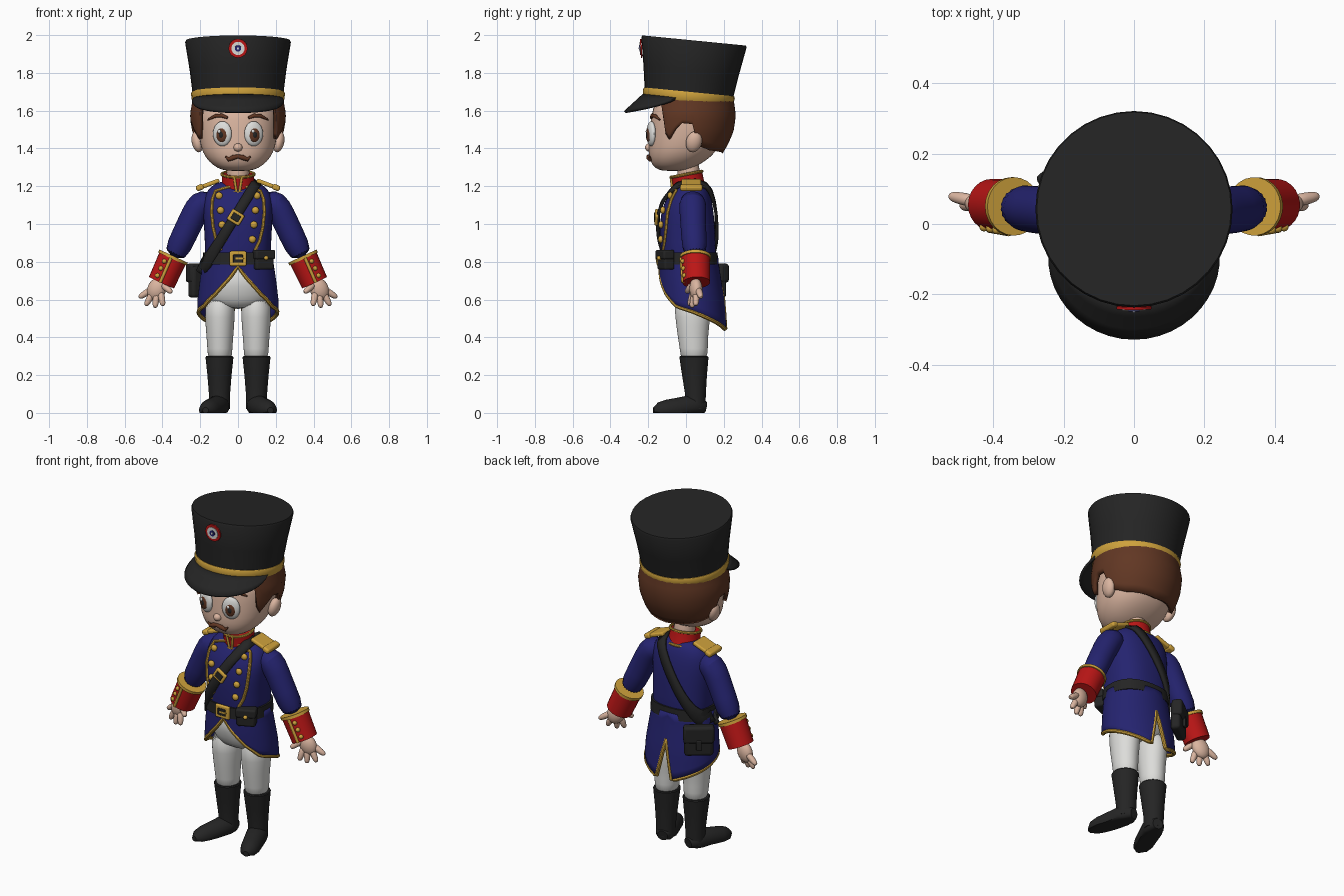
import bpy, bmesh
from math import sin, cos, pi, radians, copysign
from mathutils import Vector, Matrix, Euler

old = bpy.data.objects.get("Cube")
if old:
    bpy.data.objects.remove(old, do_unlink=True)
parts = []
POWER = 2.4  # squareness of body cross-sections


def material(name, *rgb):
    m = bpy.data.materials.new(name)
    m.use_nodes = True
    m.diffuse_color = (*rgb, 1)
    m.node_tree.nodes["Principled BSDF"].inputs["Base Color"].default_value = (*rgb, 1)
    return m


BLACK = material("black felt and leather", 0.018, 0.018, 0.018)
BLUE = material("navy cloth", 0.018, 0.017, 0.16)
RED = material("scarlet cloth", 0.5, 0.008, 0.008)
GOLD = material("gold braid", 0.62, 0.36, 0.045)
SKIN = material("skin", 0.7, 0.46, 0.35)
BROWN = material("brown hair", 0.12, 0.038, 0.017)
WHITE = material("white cloth", 0.72, 0.72, 0.7)


def finish(name, bm, mat, subsurf=0, bevel=0, solid=0):
    bmesh.ops.recalc_face_normals(bm, faces=bm.faces)
    me = bpy.data.meshes.new(name)
    bm.to_mesh(me)
    bm.free()
    me.materials.append(mat)
    ob = bpy.data.objects.new(name, me)
    bpy.context.collection.objects.link(ob)
    if solid:
        mod = ob.modifiers.new("thickness", "SOLIDIFY")
        mod.thickness, mod.offset = solid, 0
    if bevel:
        mod = ob.modifiers.new("bevel", "BEVEL")
        mod.width, mod.segments = bevel, 3
    if subsurf:
        mod = ob.modifiers.new("smooth", "SUBSURF")
        mod.levels = mod.render_levels = subsurf
    parts.append(ob)


def bridge(rings, cap=True, closed=True):
    bm = bmesh.new()
    vs = [[bm.verts.new(p) for p in r] for r in rings]
    for a, b in zip(vs, vs[1:]):
        for i in range(len(a) if closed else len(a) - 1):
            j = (i + 1) % len(a)
            bm.faces.new((a[i], a[j], b[j], b[i]))
    if cap:
        bm.faces.new(vs[0])
        bm.faces.new(vs[-1])
    return bm


def oval(z, cy, rx, ry, cx=0, power=2, n=36):
    bend = lambda v: copysign(abs(v) ** (2 / power), v)
    angles = [2 * pi * i / n for i in range(n)]
    return [Vector((cx + rx * bend(cos(t)), cy + ry * bend(sin(t)), z)) for t in angles]


def loft(name, rows, mat, M=Matrix(), power=2, subsurf=1, cx=0):
    rings = [[M @ p for p in oval(*r, cx, power)] for r in rows]
    finish(name, bridge(rings), mat, subsurf)


def tube(name, pts, radii, mat, n=10, subsurf=0, floor=False):
    pts = [Vector(p) for p in pts]
    if not isinstance(radii, (list, tuple)):
        radii = [radii] * len(pts)
    rings, u = [], Vector((0.1, 1, 0.2))
    for i, (p, r) in enumerate(zip(pts, radii)):
        t = (pts[min(i + 1, len(pts) - 1)] - pts[max(i - 1, 0)]).normalized()
        u = (u - t * u.dot(t)).normalized()
        v = t.cross(u)
        rings.append([p + r * (u * cos(2 * pi * k / n) + v * sin(2 * pi * k / n)) for k in range(n)])
    if floor:
        for ring in rings:
            for p in ring:
                p.z = max(p.z, 0)
    finish(name, bridge(rings), mat, subsurf)


def ball(name, loc, size, mat, rot=(0, 0, 0)):
    bm = bmesh.new()
    M = Matrix.LocRotScale(Vector(loc), Euler(rot), Vector(size))
    bmesh.ops.create_uvsphere(bm, u_segments=20, v_segments=12, radius=1, matrix=M)
    finish(name, bm, mat)


def box(name, loc, size, mat, rot=(0, 0, 0), bevel=0.008):
    bm = bmesh.new()
    bmesh.ops.create_cube(bm, size=1, matrix=Matrix.LocRotScale(Vector(loc), Euler(rot), Vector(size)))
    finish(name, bm, mat, bevel=bevel)


def disc(name, loc, normal, r, depth, mat):
    bm = bmesh.new()
    M = Matrix.Translation(loc) @ Vector(normal).to_track_quat("Z", "Y").to_matrix().to_4x4()
    bmesh.ops.create_cone(bm, cap_ends=True, segments=24, radius1=r, radius2=r, depth=depth, matrix=M)
    finish(name, bm, mat)


def lerp(rows, k):
    if k <= rows[0][0]:
        return rows[0][1:]
    for a, b in zip(rows, rows[1:]):
        if k <= b[0]:
            f = (k - a[0]) / (b[0] - a[0])
            return [p + (q - p) * f for p, q in zip(a[1:], b[1:])]
    return rows[-1][1:]


def surf(rows, x, z, side=-1, off=0.0):
    # point on a lofted body, seen from the front (-1) or back (1)
    cy, rx, ry = lerp(rows, z)
    t = min(1, abs(x) / rx)
    return Vector((x, cy + side * (ry * (1 - t ** POWER) ** (1 / POWER) + off), z))


def drape(name, rows, top, hem, mat, thick, steps=80):
    # shell around z whose lower edge follows a table over the turn from front to back
    rings = []
    for k in range(9):
        ring = []
        for i in range(steps):
            u = 2 * i / steps - 1
            z = top + (lerp(hem, abs(u))[0] - top) * k / 8
            cy, rx, ry = lerp(rows, z)
            ring.append(Vector((rx * sin(u * pi), cy - ry * cos(u * pi), z)))
        rings.append(ring)
    finish(name, bridge(rings, cap=False), mat, solid=thick)
    return rings[-1]


def ribbon(name, a, b, width, side, mat):
    a, b = Vector(a), Vector(b)
    d = (b - a).normalized()
    across = Vector((-d.y, d.x)) * width / 2
    rings = []
    for i in range(25):
        c = a.lerp(b, i / 24)
        rings.append([surf(TORSO, *(c + across * k), side, 0.012) for k in (-1, 0, 1)])
    finish(name, bridge(rings, cap=False, closed=False), mat, solid=0.016)


# body and coat
TORSO = [(0.78, 0.015, 0.178, 0.148), (0.85, 0.013, 0.174, 0.145), (0.95, 0.008, 0.178, 0.147),
         (1.05, 0.006, 0.185, 0.142), (1.12, 0.012, 0.185, 0.126), (1.18, 0.026, 0.165, 0.096),
         (1.215, 0.03, 0.12, 0.07), (1.23, 0.03, 0.07, 0.05)]
loft("coat_torso", TORSO, BLUE, power=POWER)
SKIRT = [(0.44, 0.045, 0.21, 0.168), (0.6, 0.032, 0.207, 0.165), (0.7, 0.022, 0.195, 0.158), (0.8, 0.015, 0.18, 0.15)]
HEM = [(0, 0.775), (0.08, 0.71), (0.2, 0.63), (0.33, 0.565), (0.5, 0.535), (0.7, 0.49), (0.9, 0.445), (0.925, 0.445), (1, 0.67)]
edge = drape("coat_skirt", SKIRT, 0.82, HEM, BLUE, 0.014)
tube("coat_hem_trim", edge + edge[:1], 0.011, GOLD, n=8)
loft("trouser_hips", [(0.55, 0.03, 0.1, 0.07), (0.59, 0.03, 0.165, 0.1), (0.66, 0.022, 0.172, 0.118), (0.79, 0.018, 0.165, 0.125)], WHITE)

# belt, pouch, cross strap and satchel
loft("belt", [(0.785, 0.014, 0.187, 0.157), (0.85, 0.013, 0.184, 0.154)], BLACK, power=POWER, subsurf=0)
box("belt_buckle", (0, -0.145, 0.817), (0.09, 0.02, 0.078), GOLD)
box("belt_buckle_centre", (0, -0.148, 0.817), (0.052, 0.02, 0.042), BLACK, bevel=0.003)
box("belt_buckle_prong", (0.008, -0.152, 0.817), (0.045, 0.018, 0.012), GOLD, bevel=0.003)
turn = (0, 0, 0.42)
box("pouch", (0.133, -0.107, 0.808), (0.105, 0.06, 0.1), BLACK, turn, 0.012)
box("pouch_flap", (0.135, -0.112, 0.838), (0.114, 0.064, 0.05), BLACK, turn, 0.01)
ball("pouch_button", (0.149, -0.143, 0.82), (0.012, 0.012, 0.012), GOLD)
ribbon("strap_front", (0.1, 1.222), (-0.2, 0.74), 0.052, -1, BLACK)
ribbon("strap_back", (0.1, 1.222), (-0.19, 0.76), 0.052, 1, BLACK)
at = surf(TORSO, -0.012, 1.035, -1, 0.02)
tilt = (-0.05, 0.55, 0)
box("strap_buckle", at, (0.075, 0.018, 0.065), GOLD, tilt)
box("strap_buckle_centre", at + Vector((0, -0.004, 0)), (0.045, 0.018, 0.036), BLACK, tilt, 0.003)
out = Vector((-0.6, 0.8, 0))
bag = Vector((-0.19, 0.15, 0.695))
box("satchel", bag, (0.16, 0.055, 0.17), BLACK, (0, 0, 0.64), 0.018)
box("satchel_flap", bag + out * 0.01 + Vector((0, 0, 0.045)), (0.17, 0.06, 0.1), BLACK, (0, 0, 0.64), 0.015)
box("satchel_tab", bag + out * 0.036 - Vector((0, 0, 0.012)), (0.03, 0.016, 0.06), BLACK, (0, 0, 0.64), 0.005)

# neck and collar
loft("neck", [(1.18, 0.02, 0.065, 0.065), (1.36, 0.01, 0.065, 0.065)], SKIN)
C = Matrix.Translation((0, 0.018, 1.185)) @ Matrix.Rotation(radians(11), 4, "X")
loft("collar", [(0, 0, 0.092, 0.088), (0.04, 0, 0.085, 0.084), (0.08, 0, 0.086, 0.084)], RED, C, subsurf=0)
for name, z, r in (("collar_top_trim", 0.08, 0.086), ("collar_base_trim", 0.0, 0.092)):
    ring = [C @ p for p in oval(z, 0, r, r - 0.002)]
    tube(name, ring + ring[:1], 0.008, GOLD, n=8)

# head
HEAD = [(1.28, -0.07, 0.06, 0.055), (1.295, -0.065, 0.11, 0.1), (1.33, -0.045, 0.155, 0.145), (1.38, -0.02, 0.19, 0.18),
        (1.45, 0, 0.206, 0.196), (1.55, 0.01, 0.212, 0.198), (1.68, 0.02, 0.205, 0.19)]
loft("head", HEAD, SKIN, power=2.2)
HAIR = [(1.38, 0.01, 0.19, 0.175), (1.43, 0.01, 0.215, 0.205), (1.5, 0.015, 0.236, 0.228), (1.58, 0.018, 0.243, 0.235), (1.68, 0.018, 0.225, 0.22)]
LOCKS = [(0, 1.67), (0.29, 1.66), (0.325, 1.48), (0.35, 1.45), (0.4, 1.5), (0.45, 1.535), (0.525, 1.53), (0.575, 1.42), (0.7, 1.395), (1, 1.38)]
drape("hair", HAIR, 1.69, LOCKS, BROWN, 0.022)
ball("nose", (0, -0.193, 1.405), (0.024, 0.024, 0.022), SKIN)
lip = [(-0.066, 1.358), (-0.05, 1.342), (-0.025, 1.352), (0, 1.358), (0.025, 1.352), (0.05, 1.342), (0.066, 1.358)]
tube("moustache", [surf(HEAD, x, z, -1, 0.003) for x, z in lip], [0.004, 0.011, 0.014, 0.01, 0.014, 0.011, 0.004], BROWN)

# tall hat
H = Matrix.Translation((0, 0.012, 1.655)) @ Matrix.Rotation(radians(-5.6), 4, "X")
loft("hat_crown", [(0, 0, 0.236, 0.23), (0.16, 0, 0.256, 0.254), (0.308, 0, 0.28, 0.28), (0.318, 0, 0.276, 0.276)], BLACK, H, subsurf=0)
loft("hat_band", [(-0.005, 0, 0.24, 0.235), (0.005, 0, 0.245, 0.24), (0.035, 0, 0.249, 0.244), (0.045, 0, 0.245, 0.24)], GOLD, H, subsurf=0)
rings = []
for k in (0, 0.35, 0.7, 1):
    ring = []
    for i in range(25):
        a = radians(75) * (i / 12 - 1)
        e = max(0, cos(a * 90 / 75)) ** 0.8 * k
        r = 0.238 + 0.09 * e
        ring.append(H @ Vector((r * sin(a), -r * cos(a), 0.005 - 0.1 * e)))
    rings.append(ring)
finish("hat_visor", bridge(rings, cap=False, closed=False), BLACK, solid=0.014)
face = H.to_3x3() @ Vector((0, -1, -0.15)).normalized()
for name, r, d, mat in (("cockade_rim", 0.05, 0.004, RED), ("cockade_ring", 0.035, 0.007, WHITE),
                        ("cockade_centre", 0.017, 0.01, BLUE), ("cockade_dot", 0.006, 0.013, WHITE)):
    disc(name, H @ Vector((0, -0.271, 0.25)) + face * d, face, r, 0.008, mat)

# mirrored parts
for s, side in ((1, "left_"), (-1, "right_")):
    flip = lambda *pts: [Vector((s * x, y, z)) for x, y, z in pts]
    # face
    look = Vector((s * sin(0.3), -cos(0.3), 0))
    eye = surf(HEAD, s * 0.083, 1.478)
    for name, lift, size, mat, shift in (
            ("eye_white", 0, (0.052, 0.022, 0.066), WHITE, (0, 0)), ("iris", 0.014, (0.03, 0.012, 0.039), BROWN, (0, -0.006)),
            ("pupil", 0.02, (0.014, 0.009, 0.019), BLACK, (0, -0.006)), ("eye_glint", 0.023, (0.009, 0.007, 0.01), WHITE, (-0.01, 0.012))):
        ball(side + name, eye + look * lift + Vector((shift[0], 0, shift[1])), size, mat, (0, 0, s * 0.3))
    tube(side + "eyebrow", [surf(HEAD, s * x, z, -1, 0.002) for x, z in ((0.055, 1.562), (0.085, 1.574), (0.12, 1.572), (0.16, 1.552))],
         [0.007, 0.011, 0.01, 0.004], BROWN)
    ball(side + "ear", (s * 0.215, 0.042, 1.435), (0.03, 0.042, 0.057), SKIN, (-0.25, s * 0.2, 0))
    # coat front braid and buttons
    braid = ((0.03, 1.2), (0.12, 1.175), (0.136, 1.13), (0.14, 1.06), (0.132, 0.98), (0.115, 0.91), (0.09, 0.86))
    tube(side + "lapel_trim", [surf(TORSO, s * x, z, -1, 0.001) for x, z in braid], 0.009, GOLD, n=8)
    for k in range(4):
        ball(f"{side}coat_button_{k + 1}", surf(TORSO, s * (0.1 - 0.008 * k), 1.15 - 0.077 * k, -1, 0.005), (0.019, 0.014, 0.019), GOLD)
    tube(side + "collar_edge", [C @ Vector((s * 0.008, -0.09, 0)), C @ Vector((s * 0.02, -0.084, 0.08))], 0.007, GOLD)
    box(side + "epaulette", (s * 0.158, 0.028, 1.209), (0.125, 0.105, 0.022), GOLD, (0, s * 0.36, 0))
    box(side + "epaulette_end", (s * 0.202, 0.028, 1.193), (0.042, 0.118, 0.03), GOLD, (0, s * 0.36, 0), 0.011)
    # sleeve and cuff
    tube(side + "sleeve", flip((0.13, 0.035, 1.13), (0.2, 0.035, 1.112), (0.235, 0.037, 1.045), (0.28, 0.04, 0.95), (0.345, 0.05, 0.815)),
         [0.055, 0.075, 0.07, 0.067, 0.068], BLUE, n=20, subsurf=1)
    tube(side + "cuff", flip((0.343, 0.05, 0.825), (0.405, 0.055, 0.69)), [0.077, 0.073], RED, n=24)
    tube(side + "cuff_trim", flip((0.341, 0.05, 0.83), (0.348, 0.05, 0.815)), 0.083, GOLD, n=24)
    tube(side + "cuff_slash", flip((0.355, -0.026, 0.82), (0.412, -0.016, 0.69)), 0.009, GOLD)
    for k in range(3):
        ball(f"{side}cuff_button_{k + 1}", (s * (0.39 + 0.018 * k), -0.016 + 0.004 * k, 0.803 - 0.038 * k), (0.013, 0.013, 0.013), GOLD)
    # hand
    ball(side + "palm", (s * 0.43, 0.053, 0.655), (0.05, 0.034, 0.062), SKIN, (0, -s * 0.43, s * 0.2))
    tips = (("thumb", (0.4, 0.035, 0.68), (0.357, 0.005, 0.642)), ("index_finger", (0.41, 0.04, 0.64), (0.398, 0.02, 0.575)),
            ("middle_finger", (0.43, 0.047, 0.635), (0.438, 0.032, 0.566)), ("ring_finger", (0.45, 0.055, 0.64), (0.484, 0.052, 0.576)),
            ("little_finger", (0.455, 0.065, 0.655), (0.516, 0.078, 0.616)))
    for name, a, b in tips:
        a, b = flip(a, b)
        tube(side + name, [a, a.lerp(b, 0.5), b, b + (b - a) * 0.15], [0.02, 0.019, 0.016, 0.007], SKIN, subsurf=1)
    # leg and boot
    loft(side + "trouser_leg", [(0.27, 0.042, 0.064, 0.07), (0.34, 0.042, 0.066, 0.074), (0.42, 0.035, 0.072, 0.082),
                                (0.5, 0.037, 0.079, 0.092), (0.62, 0.03, 0.08, 0.1)], WHITE, cx=s * 0.096)
    loft(side + "boot_shaft", [(0.02, 0.05, 0.055, 0.053), (0.1, 0.05, 0.056, 0.055), (0.2, 0.045, 0.064, 0.066),
                               (0.295, 0.042, 0.074, 0.077), (0.3, 0.042, 0.07, 0.073)], BLACK, subsurf=0, cx=s * 0.098)
    tube(side + "boot_foot", flip((0.085, 0.102, 0.03), (0.092, 0.075, 0.035), (0.105, 0.03, 0.035), (0.13, -0.04, 0.025),
                                  (0.152, -0.1, 0.016), (0.166, -0.145, 0.014), (0.172, -0.172, 0.014)),
         [0.03, 0.05, 0.06, 0.056, 0.054, 0.042, 0.016], BLACK, n=20, floor=True)

# smooth shading with sharp edges kept
bpy.ops.object.select_all(action="DESELECT")
for ob in parts:
    ob.select_set(True)
bpy.context.view_layer.objects.active = parts[0]
bpy.ops.object.shade_smooth_by_angle(angle=radians(40))
